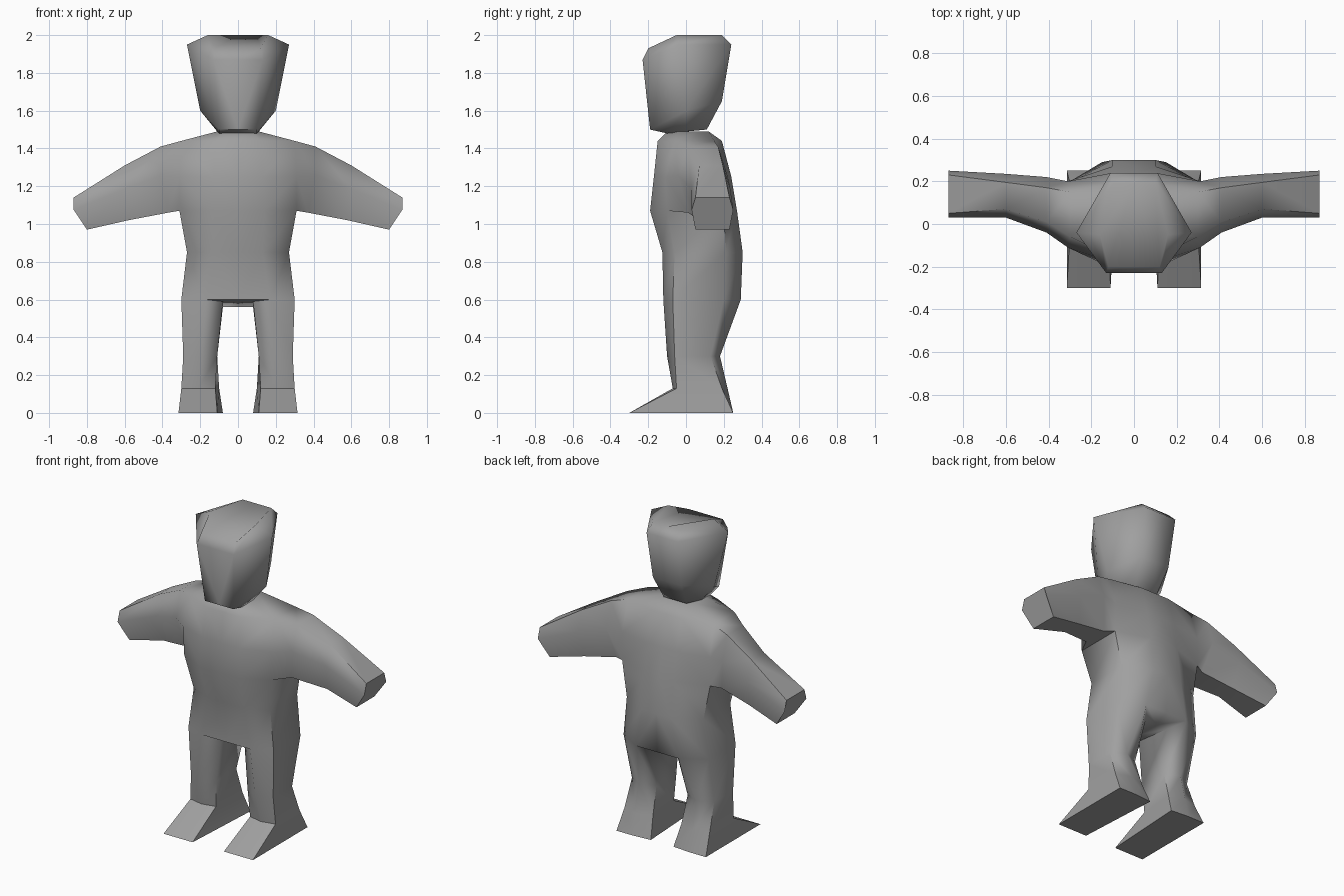
import bpy
import bmesh
import math
from mathutils import Matrix

default_cube = bpy.data.objects.get("Cube")
if default_cube:
    bpy.data.objects.remove(default_cube, do_unlink=True)

clay = bpy.data.materials.new("plain grey")
clay.use_nodes = True
grey = (0.35, 0.35, 0.35, 1.0)
clay.diffuse_color = grey
clay.node_tree.nodes["Principled BSDF"].inputs["Base Color"].default_value = grey


def add_ring(bm, points):
    return [bm.verts.new(point) for point in points]


def join_rings(bm, lower, upper, closed=True):
    """Skin two rings of equal length with quads."""
    count = len(lower)
    for i in range(count if closed else count - 1):
        j = (i + 1) % count
        bm.faces.new((lower[i], lower[j], upper[j], upper[i]))


def extend_limb(bm, start, rings):
    """Grow a closed limb from an opening and cap its far end."""
    previous = start
    for points in rings:
        ring = add_ring(bm, points)
        join_rings(bm, previous, ring)
        previous = ring
    bm.faces.new(previous)


def finish(bm, name):
    """Mirror the left half to the right, then make a smooth object."""
    bmesh.ops.mirror(bm, geom=bm.verts[:] + bm.edges[:] + bm.faces[:],
                     matrix=Matrix.Identity(4), axis='X', merge_dist=0.001)
    bmesh.ops.remove_doubles(bm, verts=bm.verts[:], dist=0.001)
    bmesh.ops.recalc_face_normals(bm, faces=bm.faces[:])
    mesh = bpy.data.meshes.new(name)
    bm.to_mesh(mesh)
    bm.free()
    mesh.materials.append(clay)
    obj = bpy.data.objects.new(name, mesh)
    bpy.context.collection.objects.link(obj)
    bpy.ops.object.select_all(action='DESELECT')
    obj.select_set(True)
    bpy.context.view_layer.objects.active = obj
    bpy.ops.object.shade_smooth_by_angle(angle=math.radians(65))
    return obj


def torso_ring(z, front_x, front_y, side_x, side_front, side_back, back_x, back_y):
    """Left half of an eight-sided section, from front centre to back centre."""
    return [(0, front_y, z), (front_x, front_y, z), (side_x, side_front, z),
            (side_x, side_back, z), (back_x, back_y, z), (0, back_y, z)]


def arm_ring(top_x, low_x, top_z, low_z, front, back, inset):
    """Six-sided section of an arm, starting at its upper front corner."""
    mid_z = (top_z + low_z) / 2 + 0.02
    mid_x = top_x
    return [(top_x, front + inset, top_z), (mid_x, front, mid_z),
            (low_x, front + inset, low_z), (low_x, back - inset, low_z),
            (mid_x, back, mid_z), (top_x, back - inset, top_z)]


def leg_ring(z, front, outer_front, outer_back, back, inner_back, inner_front):
    """Six-sided section of a leg, given as plan positions."""
    plan = (front, outer_front, outer_back, back, inner_back, inner_front)
    return [(x, y, z) for x, y in plan]


# Torso, neck down to hips
body = bmesh.new()
neck, shoulder, chest, armpit, waist, hip = [
    add_ring(body, torso_ring(*section)) for section in (
        (1.49, .07, -.1, .11, -.04, .06, .07, .12),
        (1.44, .12, -.15, .3, -.06, .15, .1, .19),
        (1.25, .13, -.17, .31, -.11, .2, .1, .24),
        (1.07, .14, -.19, .31, -.1, .2, .1, .27),
        (.85, .13, -.125, .27, -.06, .21, .1, .3),
        (.6, .17, -.12, .3, -.07, .2, .15, .29))]
stack = [neck, shoulder, chest, armpit, waist, hip]
for upper, lower in zip(stack, stack[1:]):
    join_rings(body, lower, upper, closed=False)
body.faces.new(neck)

# Arm, grown from an opening in the side of the chest
for upper, lower in ((shoulder, chest), (chest, armpit)):
    face = body.faces.get((lower[2], lower[3], upper[3], upper[2]))
    body.faces.remove(face)
arm_opening = [shoulder[2], chest[2], armpit[2], armpit[3], chest[3], shoulder[3]]
extend_limb(body, arm_opening, [
    arm_ring(.41, .37, 1.41, 1.06, -.04, .22, .05),
    arm_ring(.6, .58, 1.31, 1.02, .03, .235, .04),
    arm_ring(.87, .8, 1.14, .97, .03, .25, .02)])

# Crotch strip between the legs
crotch_front, crotch_back, middle_front, middle_back = add_ring(body, (
    (.08, -.05, .59), (.08, .2, .56), (0, -.05, .59), (0, .2, .56)))
body.faces.new((hip[0], hip[1], crotch_front, middle_front))
body.faces.new((middle_front, crotch_front, crotch_back, middle_back))
body.faces.new((middle_back, crotch_back, hip[4], hip[5]))

# Leg and wedge-shaped foot
extend_limb(body, hip[1:5] + [crotch_back, crotch_front], [
    leg_ring(.3, (.19, -.1), (.29, -.06), (.29, .13), (.2, .18), (.11, .14), (.11, -.06)),
    leg_ring(.13, (.21, -.07), (.3, -.05), (.3, .19), (.2, .22), (.1, .19), (.12, -.05)),
    leg_ring(0, (.21, -.3), (.315, -.3), (.315, .25), (.2, .25), (.08, .24), (.11, -.3))])
finish(body, "body")

# Head, six-sided and widening towards the crown
head = bmesh.new()
levels = []
for front, side, back in (
        ((.1, -.1, 1.48), (.11, 0, 1.49), (.08, .11, 1.5)),
        ((.1, -.19, 1.5), (.2, 0, 1.6), (.1, .19, 1.65)),
        ((.13, -.23, 1.87), (.27, -.04, 1.95), (.11, .24, 1.95)),
        ((.12, -.2, 1.93), (.16, -.05, 2), (.1, .19, 2))):
    levels.append(add_ring(head, [(0, *front[1:]), front, side, back, (0, *back[1:])]))
for lower, upper in zip(levels, levels[1:]):
    join_rings(head, lower, upper, closed=False)
head.faces.new(levels[0])
head.faces.new(levels[-1])
finish(head, "head")
